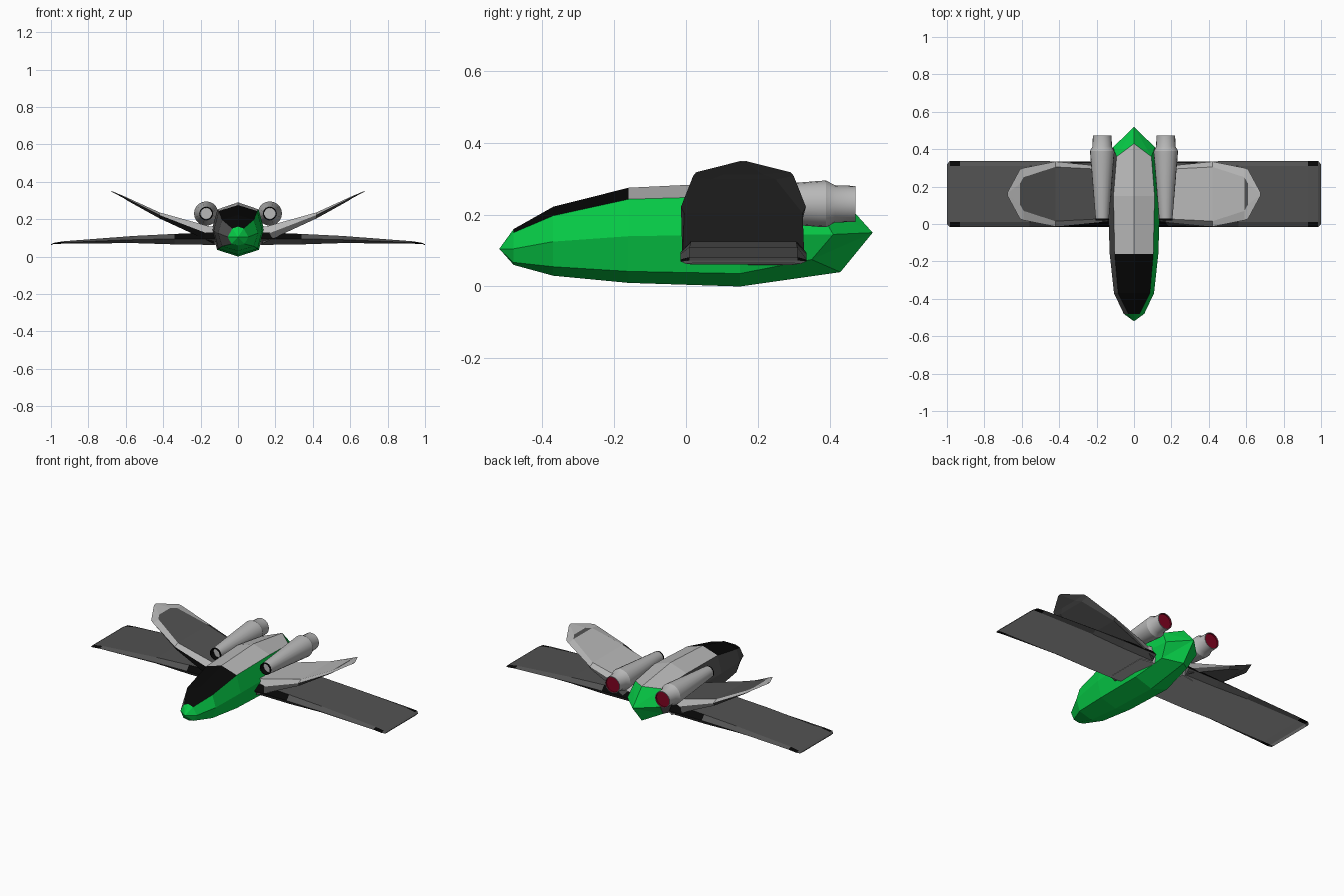
import bpy, bmesh, math

if "Cube" in bpy.data.objects:
    bpy.data.objects.remove(bpy.data.objects["Cube"])


def material(name, rgb):
    m = bpy.data.materials.new(name)
    m.diffuse_color = (*rgb, 1)
    m.use_nodes = True
    m.node_tree.nodes["Principled BSDF"].inputs["Base Color"].default_value = m.diffuse_color
    return m


MATS = [material("green", (0.002, 0.6, 0.062)),
        material("light_grey", (0.48, 0.48, 0.48)),
        material("dark_grey", (0.085, 0.085, 0.085)),
        material("black", (0.002, 0.002, 0.002)),
        material("dark_red", (0.22, 0.001, 0.015))]
GREEN, LIGHT, DARK, BLACK, RED = range(5)


def loft(name, rings, colour, smooth=False, cap=DARK):
    """Skin closed rings; a ring of one point makes a fan. colour(i, j) gives a slot."""
    bm = bmesh.new()
    vs = [[bm.verts.new(p) for p in r] for r in rings]
    for i, (a, b) in enumerate(zip(vs, vs[1:])):
        n = max(len(a), len(b))
        for j in range(n):
            k = (j + 1) % n
            quad = []
            for v in (a[j % len(a)], a[k % len(a)], b[k % len(b)], b[j % len(b)]):
                if v not in quad:
                    quad.append(v)
            bm.faces.new(quad).material_index = colour(i, j)
    for r in (vs[0], vs[-1]):
        if len(r) > 2:
            bm.faces.new(r).material_index = cap
    bmesh.ops.recalc_face_normals(bm, faces=bm.faces[:])
    me = bpy.data.meshes.new(name)
    bm.to_mesh(me)
    bm.free()
    for m in MATS:
        me.materials.append(m)
    ob = bpy.data.objects.new(name, me)
    bpy.context.collection.objects.link(ob)
    if smooth:
        bpy.ops.object.select_all(action='DESELECT')
        ob.select_set(True)
        bpy.context.view_layer.objects.active = ob
        bpy.ops.object.shade_smooth_by_angle(angle=math.radians(30))
    return ob


# Fuselage: eight-sided rings; ys holds the y of top, shoulder, side, lower, bottom
def hull_ring(ys, top, sh, side, low, bottom):
    half = [(sh[0], ys[1], sh[1]), (side[0], ys[2], side[1]), (low[0], ys[3], low[1])]
    return ([(0, ys[0], top)] + half + [(0, ys[4], bottom)]
            + [(-x, y, z) for x, y, z in reversed(half)])


hull = [[(0, -0.52, 0.105)],
        hull_ring([-0.48] * 5, 0.16, (0.03, 0.15), (0.055, 0.105), (0.035, 0.067), 0.06),
        hull_ring([-0.37] * 5, 0.222, (0.085, 0.197), (0.107, 0.125), (0.085, 0.055), 0.03),
        hull_ring([-0.16] * 5, 0.275, (0.103, 0.243), (0.13, 0.14), (0.105, 0.042), 0.01),
        hull_ring([0.15] * 5, 0.29, (0.11, 0.252), (0.14, 0.145), (0.112, 0.036), 0.0),
        hull_ring([0.43, 0.36, 0.41, 0.35, 0.43], 0.25, (0.093, 0.232), (0.112, 0.145),
                  (0.09, 0.075), 0.04),
        [(0, 0.52, 0.15)]]


def hull_colour(i, j):
    if j in (0, 7) and 1 <= i <= 4:
        return BLACK if i < 3 else LIGHT     # canopy, then spine
    if j in (5, 6) and 1 <= i <= 4:
        return DARK                          # left side panels
    return GREEN


loft("fuselage", hull, hull_colour)


# Six-point wing section: front edge, two top, back edge, two bottom
def section(x, half, inner, zc, up, down, low=None):
    c = 0.16
    low = low or inner
    return [(x, c - half, zc), (x, c - inner, zc + up), (x, c + inner, zc + up),
            (x, c + half, zc), (x, c + low, zc - down), (x, c - low, zc - down)]


for side, s in (("left", -1), ("right", 1)):
    # Lower wing: black root strips and tip corners, light underside
    wing = [section(s * 0.12, 0.175, 0.145, 0.095, 0.035, 0.03),
            section(s * 0.34, 0.175, 0.148, 0.095, 0.026, 0.03),
            section(s * 0.56, 0.176, 0.15, 0.09, 0.02, 0.018),
            section(s * 0.93, 0.176, 0.15, 0.075, 0.007, 0.006),
            section(s * 0.985, 0.176, 0.15, 0.07, 0.003, 0.003),
            section(s * 1.0, 0.16, 0.14, 0.063, 0.002, 0.002)]

    def wing_colour(i, j):
        if j in (0, 2) and i == 0 or j in (0, 2, 3, 5) and i == 3:
            return BLACK
        return LIGHT if j == 4 else DARK

    loft(side + "_wing", wing, wing_colour)

    # Raised fin with a light rim around an inner panel, flared at the root
    fin = [section(s * 0.13, 0.145, 0.13, 0.11, 0.045, 0.04, 0.17),
           section(s * 0.42, 0.174, 0.145, 0.222, 0.014, 0.018, 0.165),
           section(s * 0.59, 0.14, 0.09, 0.308, 0.006, 0.010),
           section(s * 0.61, 0.132, 0.055, 0.318, 0.005, 0.006),
           section(s * 0.675, 0.012, 0.006, 0.348, 0.002, 0.002)]

    def fin_colour(i, j):
        if j == 1:
            dark = i <= 2 if s < 0 else i == 2
            return DARK if dark else LIGHT
        if j in (0, 2):
            return LIGHT
        return BLACK if j == 5 and i == 0 and s < 0 else DARK

    loft(side + "_fin", fin, fin_colour)

    # Root mount joining wing and fin to the hull
    mount = [section(s * 0.10, 0.15, 0.14, 0.11, 0.055, 0.05),
             section(s * 0.19, 0.14, 0.12, 0.11, 0.045, 0.047)]
    loft(side + "_wing_mount", mount, lambda i, j: LIGHT, cap=LIGHT)

    # Engine: turned profile (y, radius), recessed intake to exhaust disc
    profile = [(0.05, 0), (0.05, 0.031), (0.02, 0.032), (0.02, 0.035), (0.03, 0.036),
               (0.37, 0.064), (0.39, 0.065), (0.415, 0.052), (0.472, 0.05),
               (0.472, 0.046), (0.464, 0.045), (0.464, 0)]
    cols = [LIGHT, BLACK, BLACK, BLACK] + [LIGHT] * 5 + [RED, RED]
    n = 20
    rings = []
    for y, r in profile:
        angles = [math.tau * k / n for k in range(n if r else 1)]
        rings.append([(s * 0.17 + r * math.cos(a), y, 0.23 + r * math.sin(a))
                      for a in angles])
    loft(side + "_engine", rings, lambda i, j: cols[i], smooth=True)
